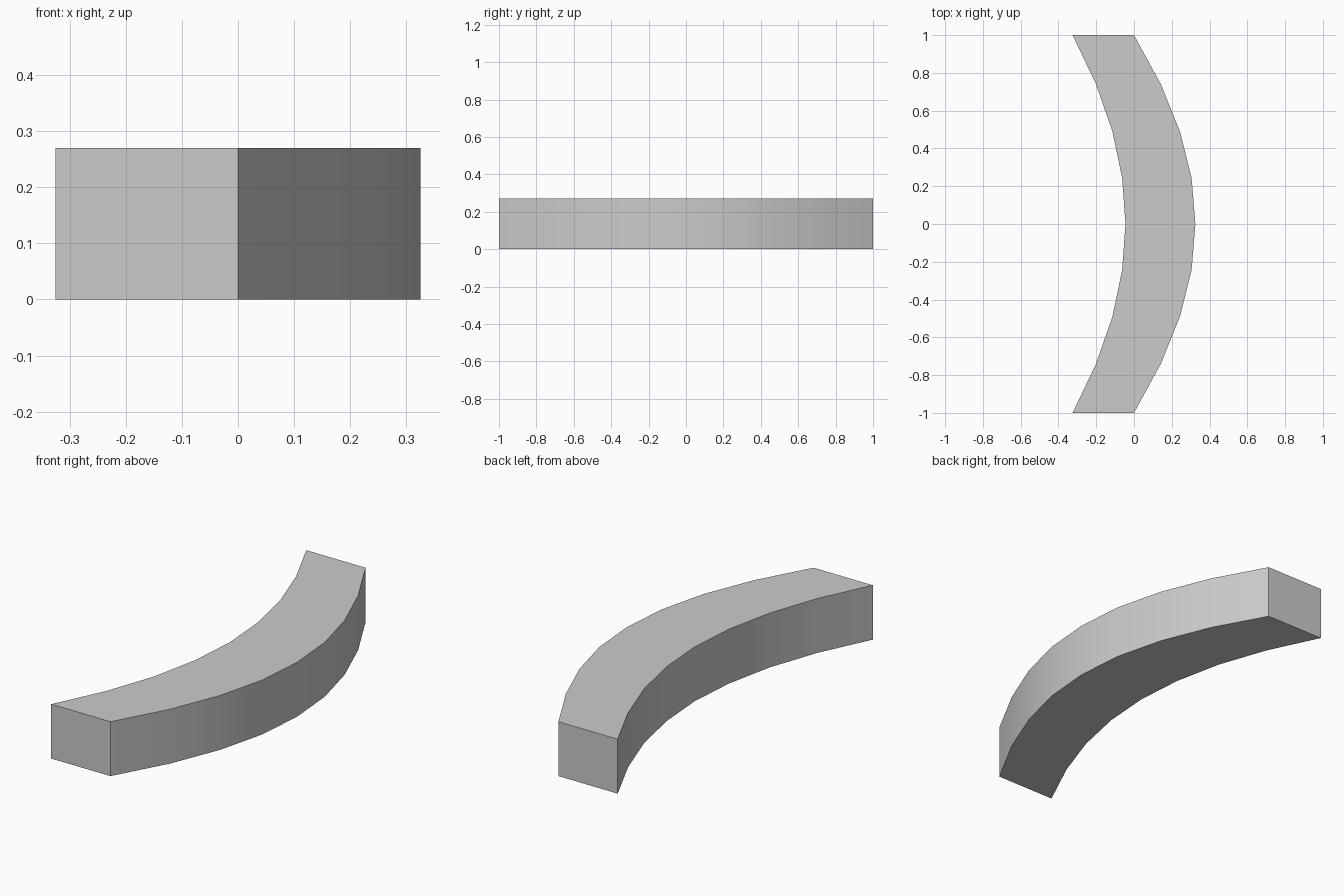
import bpy
import bmesh
import math

if "Cube" in bpy.data.objects:
    bpy.data.objects.remove(bpy.data.objects["Cube"], do_unlink=True)

HEIGHT = 0.27

# Half of each curved edge, from the middle (y = 0) to the end (y = 1)
outer_half = [(0.325, 0), (0.305, 0.245), (0.244, 0.488), (0.143, 0.738), (0, 1)]
inner_half = [(-0.045, 0), (-0.063, 0.245), (-0.115, 0.493), (-0.202, 0.742), (-0.325, 1)]


def mirrored(half):
    """Full edge from y = -1 to y = 1."""
    return [(x, -y) for x, y in reversed(half[1:])] + half


# Plain grey material
grey = bpy.data.materials.new("plain grey")
grey.use_nodes = True
colour = (0.6, 0.6, 0.6, 1)
grey.diffuse_color = colour
grey.node_tree.nodes["Principled BSDF"].inputs["Base Color"].default_value = colour

# Curved beam: arc outline raised to a constant height
bm = bmesh.new()
outline = mirrored(outer_half) + mirrored(inner_half)[::-1]
base = bm.faces.new([bm.verts.new((x, y, 0)) for x, y in outline])
raised = bmesh.ops.extrude_face_region(bm, geom=[base], use_keep_orig=True)
top_verts = [v for v in raised["geom"] if isinstance(v, bmesh.types.BMVert)]
bmesh.ops.translate(bm, verts=top_verts, vec=(0, 0, HEIGHT))
bmesh.ops.recalc_face_normals(bm, faces=bm.faces)

mesh = bpy.data.meshes.new("curved_beam")
bm.to_mesh(mesh)
bm.free()
mesh.materials.append(grey)
beam = bpy.data.objects.new("curved_beam", mesh)
bpy.context.collection.objects.link(beam)

# Smooth along the curve, sharp at the rims and ends
bpy.ops.object.select_all(action="DESELECT")
beam.select_set(True)
bpy.context.view_layer.objects.active = beam
bpy.ops.object.shade_smooth_by_angle(angle=math.radians(30))
